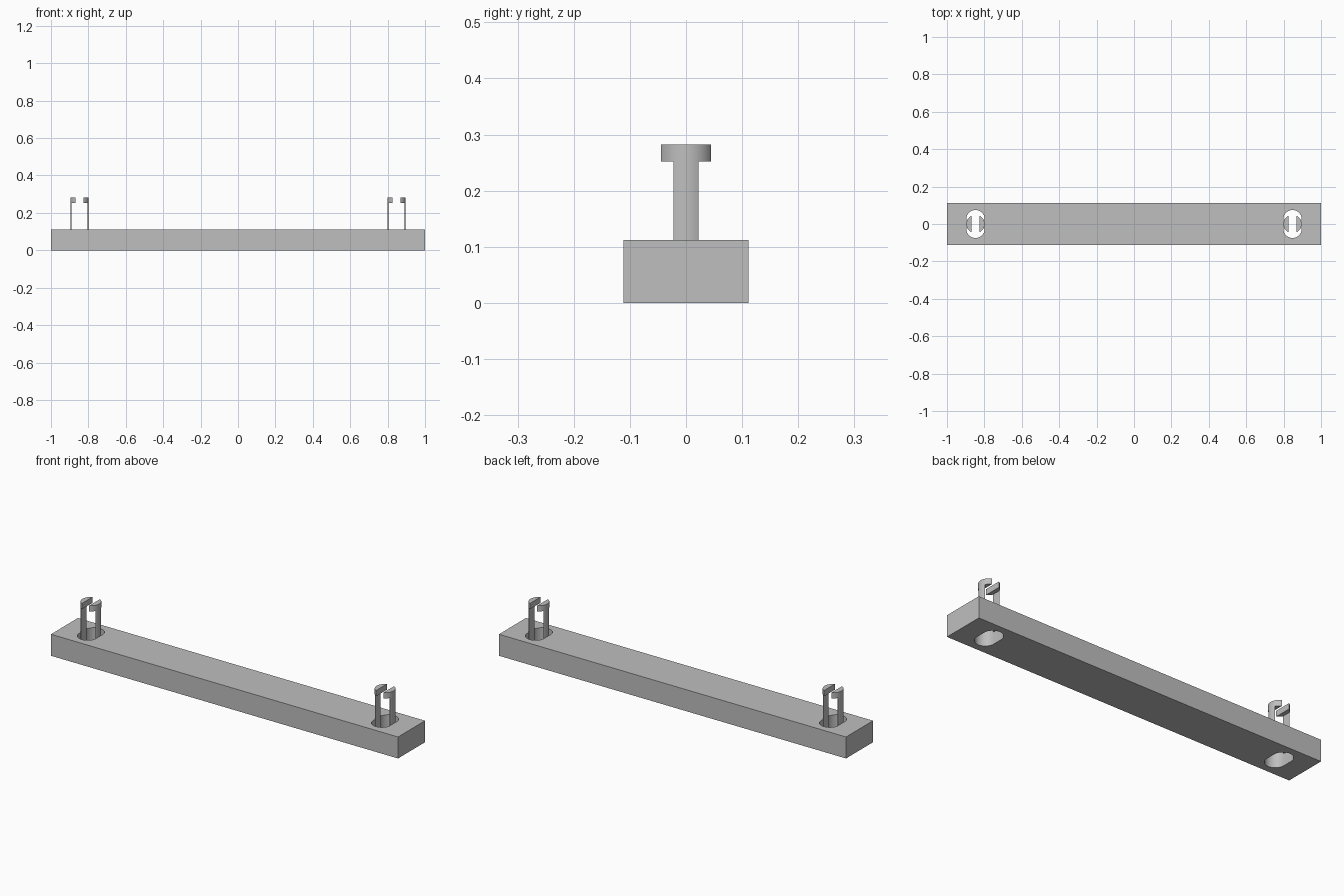
import bpy
import bmesh
from math import sin, cos, asin, acos, pi, radians

default = bpy.data.objects.get("Cube")
if default:
    bpy.data.objects.remove(default, do_unlink=True)

LENGTH, DEPTH, HEIGHT = 2.0, 0.222, 0.112
CLIP_X, RADIUS = 0.8475, 0.049
SLOT_END = 0.075
POST_HALF, POST_INNER, POST_FOOT = 0.0227, 0.0425, 0.06
HOOK_INNER, HOOK_BOTTOM, HOOK_TOP = 0.021, 0.252, 0.282

grey = bpy.data.materials.new("plain grey")
grey.use_nodes = True
colour = (0.52, 0.52, 0.52, 1)
grey.diffuse_color = colour
grey.node_tree.nodes["Principled BSDF"].inputs["Base Color"].default_value = colour


def prism(name, outline, bottom, top):
    """Extrude a flat outline upwards into a solid."""
    bm = bmesh.new()
    face = bm.faces.new([bm.verts.new((x, y, bottom)) for x, y in outline])
    moved = bmesh.ops.extrude_face_region(bm, geom=[face])["geom"]
    verts = [v for v in moved if isinstance(v, bmesh.types.BMVert)]
    bmesh.ops.translate(bm, verts=verts, vec=(0, 0, top - bottom))
    bmesh.ops.recalc_face_normals(bm, faces=bm.faces)
    mesh = bpy.data.meshes.new(name)
    bm.to_mesh(mesh)
    bm.free()
    mesh.materials.append(grey)
    obj = bpy.data.objects.new(name, mesh)
    bpy.context.collection.objects.link(obj)
    return obj


def arc(radius, start, end, steps, cx=0, cy=0):
    angles = [start + (end - start) * i / steps for i in range(steps + 1)]
    return [(cx + radius * cos(a), cy + radius * sin(a)) for a in angles]


def smooth(obj):
    bpy.ops.object.select_all(action='DESELECT')
    obj.select_set(True)
    bpy.context.view_layer.objects.active = obj
    bpy.ops.object.shade_smooth_by_angle(angle=radians(30))


# Bar
hx, hy = LENGTH / 2, DEPTH / 2
bar = prism("bar", [(-hx, -hy), (hx, -hy), (hx, hy), (-hx, hy)], 0, HEIGHT)

# Rounded slots through the bar
for side in (-1, 1):
    x, y = side * CLIP_X, SLOT_END - RADIUS
    outline = arc(RADIUS, 0, pi, 24, x, y) + arc(RADIUS, pi, 2 * pi, 24, x, -y)
    cutter = prism("slot_cutter", outline, -0.1, HEIGHT + 0.1)
    cutter.hide_render = True
    cut = bar.modifiers.new("slot", 'BOOLEAN')
    cut.operation = 'DIFFERENCE'
    cut.solver = 'EXACT'
    cut.object = cutter
    bpy.context.view_layer.objects.active = bar
    bpy.ops.object.modifier_apply(modifier=cut.name)
    bpy.data.objects.remove(cutter, do_unlink=True)
smooth(bar)

# Clips: facing pairs of thin posts with half-round hooks
post_angle = asin(POST_HALF / RADIUS)
hook_angle = acos(HOOK_INNER / RADIUS)
post_outline = [(POST_INNER, -POST_HALF)] + arc(RADIUS, -post_angle, post_angle, 8) \
    + [(POST_INNER, POST_HALF)]
hook_outline = arc(RADIUS, -hook_angle, hook_angle, 16)

for side, clip in ((-1, "right"), (1, "left")):
    for facing, place in ((-1, "right"), (1, "left")):
        def placed(outline):
            return [(side * CLIP_X + facing * x, y) for x, y in outline]
        smooth(prism(f"{clip}_clip_{place}_post", placed(post_outline),
                     POST_FOOT, HOOK_BOTTOM))
        smooth(prism(f"{clip}_clip_{place}_hook", placed(hook_outline),
                     HOOK_BOTTOM, HOOK_TOP))
